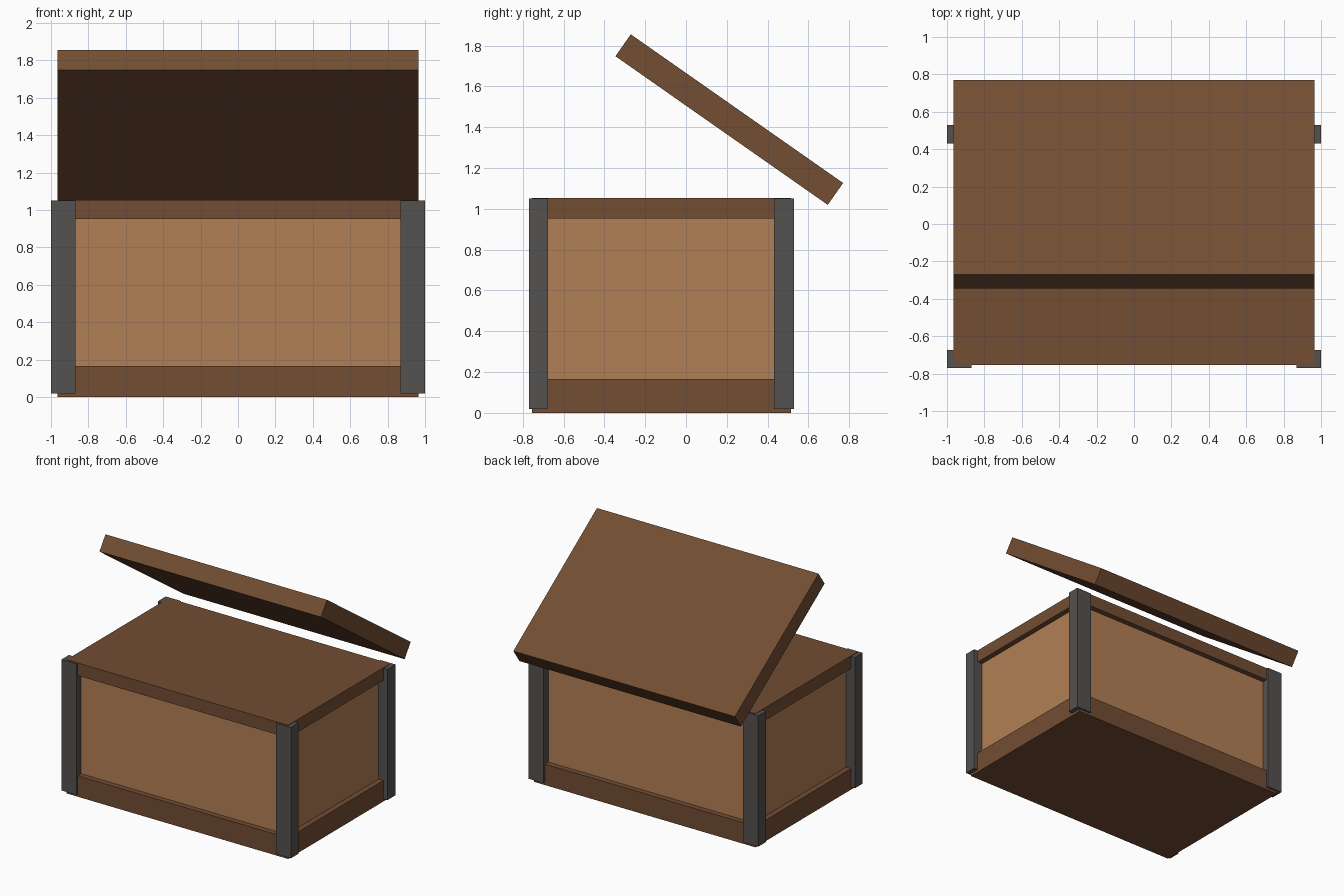
import bpy
from math import radians

if "Cube" in bpy.data.objects:
    bpy.data.objects.remove(bpy.data.objects["Cube"])


def material(name, rgb):
    m = bpy.data.materials.new(name)
    m.diffuse_color = (*rgb, 1)
    m.use_nodes = True
    m.node_tree.nodes["Principled BSDF"].inputs["Base Color"].default_value = m.diffuse_color
    return m


dark_wood = material("dark_wood", (0.17, 0.075, 0.033))
light_wood = material("light_wood", (0.45, 0.214, 0.09))
iron = material("iron", (0.09, 0.085, 0.082))


def box(name, x, y, z, mat):
    """Box from (min, max) ranges on each axis."""
    ranges = (x, y, z)
    bpy.ops.mesh.primitive_cube_add(size=1, location=[(a + b) / 2 for a, b in ranges])
    ob = bpy.context.object
    ob.name = name
    ob.scale = [b - a for a, b in ranges]
    bpy.ops.object.transform_apply(location=False, rotation=False, scale=True)
    ob.data.materials.append(mat)
    return ob


# Chest body: base slab, recessed panels, top slab
box("base", (-0.965, 0.965), (-0.755, 0.515), (0, 0.165), dark_wood)
box("side_panels", (-0.922, 0.922), (-0.712, 0.472), (0.165, 0.953), light_wood)
box("top_rim", (-0.965, 0.965), (-0.755, 0.515), (0.953, 1.053), dark_wood)

# Iron corner posts
for side, x in (("left", (-1, -0.868)), ("right", (0.868, 1))):
    for end, y in (("front", (-0.77, -0.675)), ("back", (0.43, 0.53))):
        box(f"{end}_{side}_post", x, y, (0.02, 1.05), iron)

# Open lid, tilted up towards the front
lid = box("lid", (-0.965, 0.965), (-0.635, 0.635), (-0.0655, 0.0655), dark_wood)
lid.location = (0, 0.212, 1.437)
lid.rotation_euler.x = radians(-35)
